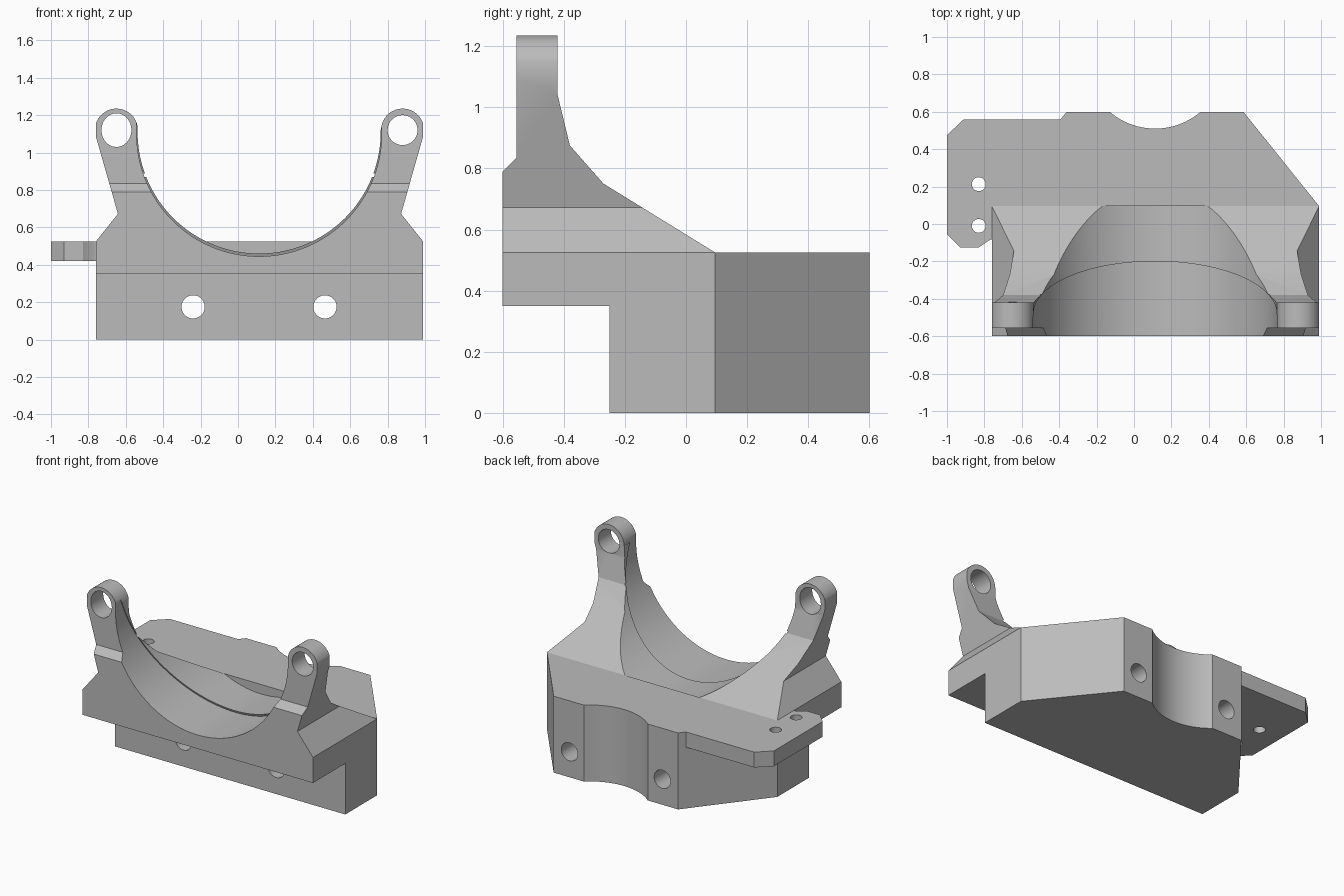
import bpy, bmesh, math
from mathutils import Vector

if "Cube" in bpy.data.objects:
    bpy.data.objects.remove(bpy.data.objects["Cube"], do_unlink=True)

CX = 0.113  # symmetry line of the clamp

grey = bpy.data.materials.new("plain_grey")
grey.use_nodes = True
grey.diffuse_color = (0.5, 0.5, 0.5, 1)
grey.node_tree.nodes["Principled BSDF"].inputs["Base Color"].default_value = grey.diffuse_color


def prism(name, points, axis, lo, hi):
    """Extrude a 2D outline along one axis from lo to hi."""
    place = {"x": lambda a, b, t: (t, a, b),
             "y": lambda a, b, t: (a, t, b),
             "z": lambda a, b, t: (a, b, t)}[axis]
    bm = bmesh.new()
    face = bm.faces.new([bm.verts.new(place(a, b, lo)) for a, b in points])
    new = bmesh.ops.extrude_face_region(bm, geom=[face])["geom"]
    bmesh.ops.translate(bm, vec=Vector(place(0, 0, hi - lo)),
                        verts=[v for v in new if isinstance(v, bmesh.types.BMVert)])
    bmesh.ops.recalc_face_normals(bm, faces=bm.faces)
    mesh = bpy.data.meshes.new(name)
    bm.to_mesh(mesh)
    bm.free()
    mesh.materials.append(grey)
    obj = bpy.data.objects.new(name, mesh)
    bpy.context.collection.objects.link(obj)
    return obj


def arc(cx, cy, rx, start, end, n, ry=None):
    angles = [math.radians(start + (end - start) * i / n) for i in range(n + 1)]
    return [(cx + rx * math.cos(a), cy + (ry or rx) * math.sin(a)) for a in angles]


def rod(cx, cy, r, axis, lo, hi, n=48, ry=None):
    return prism("cutter", arc(cx, cy, r, 0, 360, n, ry)[:-1], axis, lo, hi)


def combine(obj, other, operation):
    other.hide_render = True
    mod = obj.modifiers.new("combine", "BOOLEAN")
    mod.operation, mod.solver, mod.object = operation, "EXACT", other
    bpy.ops.object.select_all(action="DESELECT")
    bpy.context.view_layer.objects.active = obj
    obj.select_set(True)
    bpy.ops.object.modifier_apply(modifier=mod.name)
    bpy.data.objects.remove(other, do_unlink=True)


def cradle(z, r, lo, hi):
    """Round-bottomed trough, open at the top."""
    return prism("cutter", arc(CX, z, r, 180, 360, 72) + [(CX + r, 1.5), (CX - r, 1.5)],
                 "y", lo, hi)


# Body: side profile trimmed by the front and plan outlines
body = prism("clamp_body", [
    (-0.6, 0.35), (-0.25, 0.35), (-0.25, 0), (0.6, 0), (0.6, 0.525), (0.095, 0.525),
    (-0.27, 0.75), (-0.38, 0.875), (-0.42, 1.04), (-0.42, 1.3), (-0.555, 1.3),
    (-0.555, 0.835), (-0.6, 0.79)], "x", -1.2, 1.2)
front = [(-0.76, -0.1), (0.99, -0.1), (0.99, 0.525), (0.872, 0.672)]
front += arc(0.88, 1.12, 0.115, -16, 180, 32) + arc(-0.65, 1.12, 0.115, 0, 196, 32)
front += [(-0.642, 0.672), (-0.76, 0.525)]
combine(body, prism("cutter", front, "y", -0.9, 0.9), "INTERSECT")
plan = [(-0.76, -0.8), (0.99, -0.8), (0.99, 0.095), (0.585, 0.6), (0.585, 0.7),
        (-0.36, 0.7), (-0.36, 0.6), (-0.76, 0.095)]
combine(body, prism("cutter", plan, "z", -0.2, 1.6), "INTERSECT")

# Round cradle with a slanted shallow step
combine(body, cradle(1.11, 0.65, -0.9, 0.095), "DIFFERENCE")
step = cradle(1.1, 0.655, -0.9, -0.2)
for v in step.data.vertices:
    if v.co.y > -0.5:
        v.co.y = -0.195 - (v.co.z - 0.45) * 0.43
combine(body, step, "DIFFERENCE")

# Back relief, bolt holes and arm eyes
combine(body, rod(CX, 0.883, 0.373, "z", -0.2, 0.8, 96), "DIFFERENCE")
for x in (-0.24, 0.465):
    combine(body, rod(x, 0.175, 0.062, "y", -0.9, 0.9), "DIFFERENCE")
combine(body, rod(0.88, 1.12, 0.08, "y", -0.9, 0.2), "DIFFERENCE")
combine(body, rod(-0.65, 1.12, 0.08, "y", -0.9, 0.2, ry=0.09), "DIFFERENCE")

# Side tab with two small holes
tab = prism("side_tab", [
    (-0.392, 0.56), (-0.91, 0.56), (-1, 0.475), (-1, -0.055), (-0.93, -0.125),
    (-0.83, -0.125), (-0.77, -0.085), (-0.7, -0.07), (-0.6, 0.1)], "z", 0.42, 0.525)
for y in (-0.01, 0.213):
    combine(tab, rod(-0.83, y, 0.037, "z", 0.3, 0.7, 32), "DIFFERENCE")
combine(body, tab, "UNION")

bpy.ops.object.select_all(action="DESELECT")
body.select_set(True)
bpy.context.view_layer.objects.active = body
bpy.ops.object.shade_smooth_by_angle(angle=math.radians(25))
